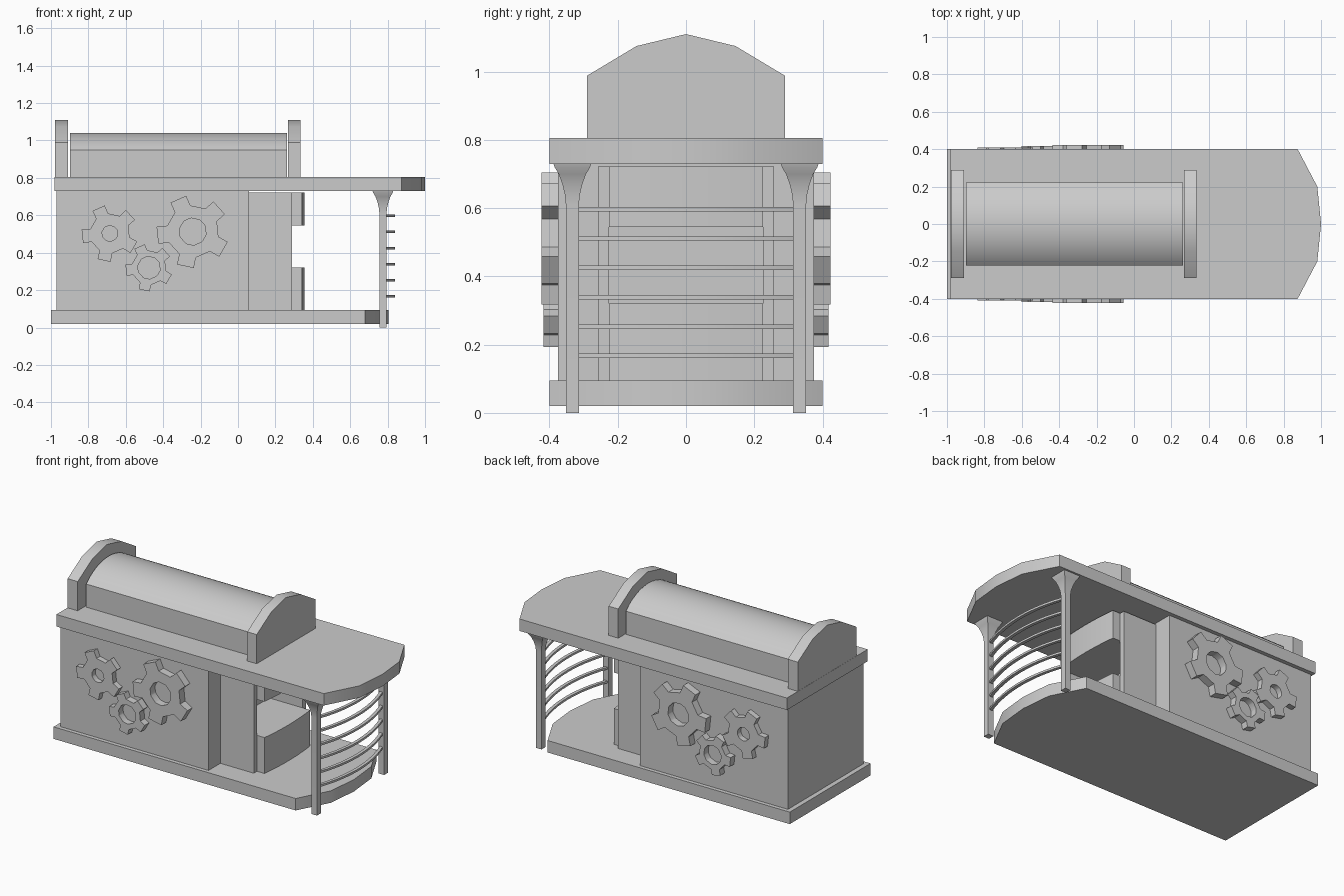
import bpy, bmesh
from math import sin, cos, pi, radians

if "Cube" in bpy.data.objects:
    bpy.data.objects.remove(bpy.data.objects["Cube"])


def finish(name, bm, mirror=False):
    bmesh.ops.recalc_face_normals(bm, faces=bm.faces)
    me = bpy.data.meshes.new(name)
    bm.to_mesh(me)
    bm.free()
    ob = bpy.data.objects.new(name, me)
    bpy.context.collection.objects.link(ob)
    bpy.ops.object.select_all(action='DESELECT')
    bpy.context.view_layer.objects.active = ob
    ob.select_set(True)
    bpy.ops.object.shade_smooth_by_angle(angle=radians(30))
    if mirror:
        m = ob.modifiers.new("mirror_y", 'MIRROR')
        m.use_axis = (False, True, False)
    return ob


def loft(name, rings, mirror=False):
    """Join equal-length rings of 3D points and cap both ends."""
    bm = bmesh.new()
    vs = [[bm.verts.new(p) for p in r] for r in rings]
    n = len(rings[0])
    for a, b in zip(vs, vs[1:]):
        for i in range(n):
            j = (i + 1) % n
            bm.faces.new((a[i], a[j], b[j], b[i]))
    bm.faces.new(vs[0])
    bm.faces.new(vs[-1])
    return finish(name, bm, mirror)


def plan(name, pts, z0, z1):
    return loft(name, [[(x, y, z) for x, y in pts] for z in (z0, z1)])


def section(name, pts, x0, x1):
    return loft(name, [[(x, y, z) for y, z in pts] for x in (x0, x1)])


def box(name, x0, x1, y0, y1, z0, z1, mirror=False):
    c = [(x0, y0), (x1, y0), (x1, y1), (x0, y1)]
    return loft(name, [[(x, y, z) for x, y in c] for z in (z0, z1)], mirror)


def arc(half, base, rise, n):
    """Shallow circular arc: (across, height) from -half to +half."""
    r = (half * half + rise * rise) / (2 * rise)
    out = []
    for i in range(n + 1):
        a = half * (2 * i / n - 1)
        out.append((a, base + rise - r + (r * r - a * a) ** 0.5))
    return out


def gear(name, cx, cz, tip, root, hole, y, teeth=5, phase=42):
    bm = bmesh.new()
    prof = []
    for t in range(teeth):
        for d, r in ((-19, root), (-13.5, tip), (13.5, tip), (19, root)):
            prof.append((radians(phase + 360 * t / teeth + d), r))
    def ring(yy, inner):
        return [bm.verts.new((cx + cos(a) * (hole if inner else r), yy,
                              cz + sin(a) * (hole if inner else r))) for a, r in prof]
    loops = [ring(-0.37, False), ring(y, False), ring(y, True), ring(-0.37, True)]
    n = len(prof)
    for k in range(4):
        a, b = loops[k], loops[(k + 1) % 4]
        for i in range(n):
            j = (i + 1) % n
            bm.faces.new((a[i], a[j], b[j], b[i]))
    return finish(name, bm, True)


# Floor and roof slabs with a faceted bowed end
def slab(name, x0, x1, z0, z1):
    plan(name, [(x0, -0.4), (x1 - 0.125, -0.4), (x1 - 0.02, -0.2), (x1, 0),
                (x1 - 0.02, 0.2), (x1 - 0.125, 0.4), (x0, 0.4)], z0, z1)

slab("floor_slab", -1.0, 0.805, 0.02, 0.095)
slab("roof_slab", -0.98, 1.0, 0.73, 0.805)

# Main body and the open bay walls
box("body", -0.97, 0.058, -0.375, 0.375, 0.095, 0.73)
box("bay_wall", 0.058, 0.29, -0.258, -0.226, 0.095, 0.722, True)

# Bowed counters, lower and upper, inside the bay
bow = [(x, y) for y, x in arc(0.226, 0.342, 0.014, 10)]
for name, z0, z1 in (("lower_counter", 0.095, 0.32), ("upper_counter", 0.545, 0.722)):
    plan(name, [(0.058, -0.226)] + bow + [(0.058, 0.226)], z0, z1)

# Rounded barrel on the roof with peaked end plates
section("roof_barrel", [(-0.222, 0.805)] + arc(0.222, 0.95, 0.09, 20) + [(0.222, 0.805)],
        -0.898, 0.262)
plate = [(-0.29, 0.805), (-0.29, 0.988), (-0.145, 1.075), (0, 1.11),
         (0.145, 1.075), (0.29, 0.988), (0.29, 0.805)]
section("rear_end_plate", plate, -0.979, -0.909)
section("front_end_plate", plate, 0.267, 0.333)

# Corner posts flaring out below the roof
post = [(0.0, 0.019), (0.61, 0.019), (0.64, 0.022), (0.67, 0.029),
        (0.70, 0.04), (0.72, 0.052), (0.73, 0.055)]
loft("corner_post", [[(0.775 + sx * h, -0.333 + sy * h, z)
                      for sx, sy in ((-1, -1), (1, -1), (1, 1), (-1, 1))]
                     for z, h in post], True)

# Bowed railing bars between the posts
rail = arc(0.318, 0.782, 0.058, 12)
for i in range(6):
    z = 0.167 + i * 0.086
    outer = [(x, y) for y, x in rail]
    inner = [(x - 0.02, y) for x, y in reversed(outer)]
    plan(f"railing_bar_{i + 1}", outer + inner, z - 0.0065, z + 0.0065)

# Gear reliefs on both sides
gear("large_gear", -0.242, 0.513, 0.195, 0.14, 0.072, -0.423)
gear("left_gear", -0.685, 0.503, 0.152, 0.107, 0.042, -0.41)
gear("small_gear", -0.476, 0.32, 0.127, 0.093, 0.06, -0.418)
